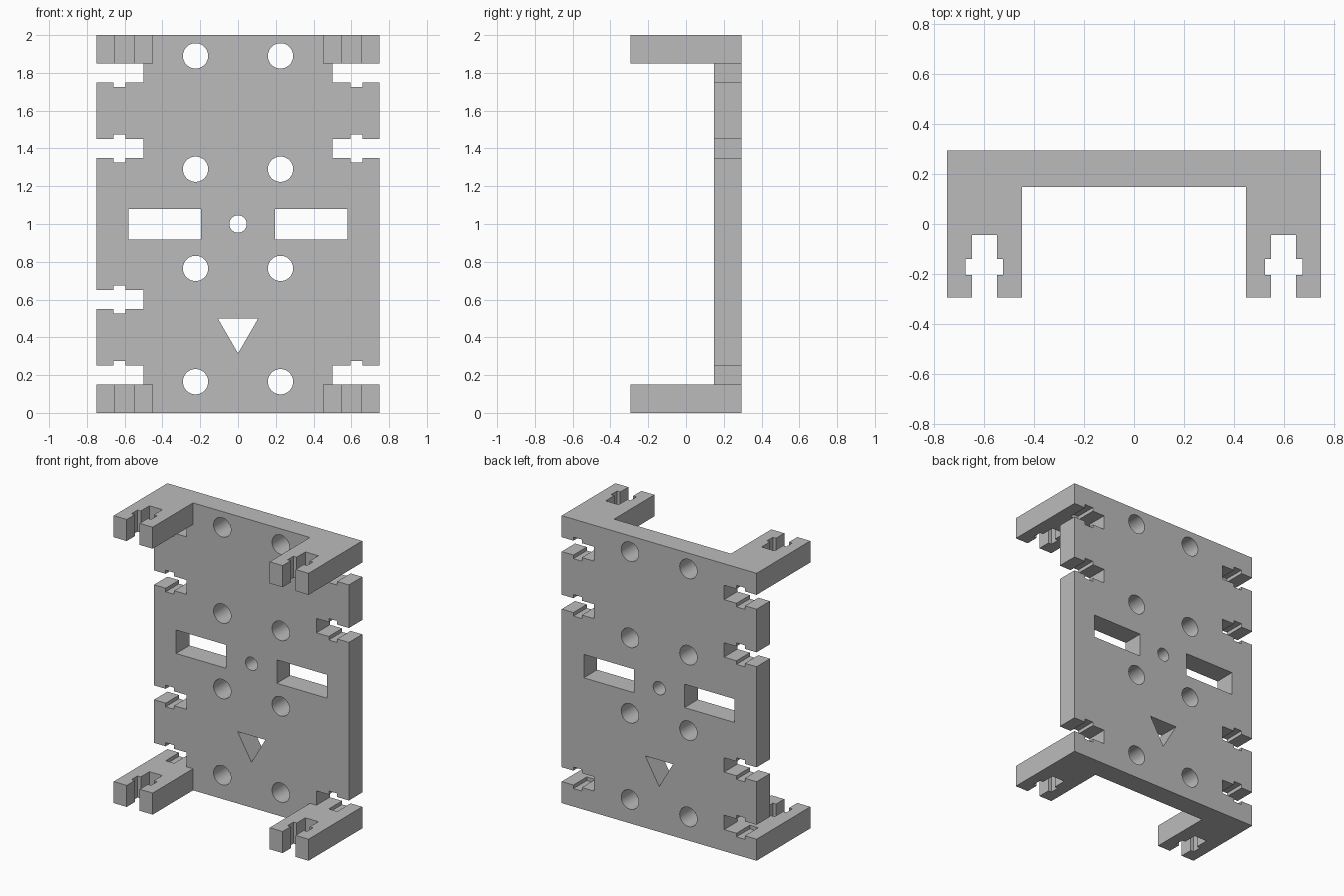
import bpy
import bmesh
from math import cos, sin, tau, radians
from mathutils import Vector

cube = bpy.data.objects.get("Cube")
if cube:
    bpy.data.objects.remove(cube, do_unlink=True)

# Overall sizes
HALF_W, HALF_D, HEIGHT = 0.75, 0.295, 2.0
PANEL_FRONT = 0.148
ARM_H, ARM_W = 0.15, 0.30

grey = bpy.data.materials.new("plain_grey")
grey.use_nodes = True
grey.diffuse_color = (0.5, 0.5, 0.5, 1)
grey.node_tree.nodes["Principled BSDF"].inputs["Base Color"].default_value = (0.5, 0.5, 0.5, 1)

# Half of the cross-shaped nut slot: (depth from the edge, half width)
HALF_SLOT = [(0, 0.05), (0.09, 0.05), (0.09, 0.075),
             (0.155, 0.075), (0.155, 0.05), (0.25, 0.05)]


def slot(edge, inward, along, centre):
    """Slot outline cut in from a straight edge, walked in direction 'along'."""
    edge, inward, along = Vector(edge), Vector(inward), Vector(along)
    path = [(d, -w) for d, w in HALF_SLOT] + [(d, w) for d, w in reversed(HALF_SLOT)]
    return [edge + inward * d + along * w + centre * Vector((abs(along.x), abs(along.y)))
            for d, w in path]


def circle(x, z, r, sides=40):
    return [(x + r * cos(tau * i / sides), z + r * sin(tau * i / sides)) for i in range(sides)]


def rectangle(x0, x1, z0, z1):
    return [(x0, z0), (x1, z0), (x1, z1), (x0, z1)]


def extrude_loops(name, loops, place, offset):
    """Fill the outline with its holes, then extrude it into a solid."""
    bm = bmesh.new()
    edges = []
    for loop in loops:
        verts = [bm.verts.new(place(*p)) for p in loop]
        edges += [bm.edges.new((a, b)) for a, b in zip(verts, verts[1:] + verts[:1])]
    bmesh.ops.triangle_fill(bm, edges=edges, use_beauty=True, use_dissolve=False,
                            normal=Vector(offset).normalized())
    ret = bmesh.ops.extrude_face_region(bm, geom=bm.faces[:])
    moved = [g for g in ret["geom"] if isinstance(g, bmesh.types.BMVert)]
    bmesh.ops.translate(bm, verts=moved, vec=offset)
    bmesh.ops.recalc_face_normals(bm, faces=bm.faces[:])
    mesh = bpy.data.meshes.new(name)
    bm.to_mesh(mesh)
    bm.free()
    mesh.materials.append(grey)
    obj = bpy.data.objects.new(name, mesh)
    bpy.context.collection.objects.link(obj)
    return obj


# Back panel outline: three slots on the left edge, four on the right
outline = [(-HALF_W, 0), (HALF_W, 0)]
for z in (0.2, 1.4, 1.8):
    outline += slot((HALF_W, 0), (-1, 0), (0, 1), z)
outline += [(HALF_W, HEIGHT), (-HALF_W, HEIGHT)]
for z in (1.8, 1.4, 0.6, 0.2):
    outline += slot((-HALF_W, 0), (1, 0), (0, -1), z)

# Panel openings: bolt holes, centre hole, windows and the triangle
openings = [circle(x, z, 0.067) for x in (-0.225, 0.225) for z in (0.165, 0.765, 1.29, 1.89)]
openings.append(circle(0, 1.0, 0.046))
openings += [rectangle(-0.58, -0.195, 0.917, 1.08), rectangle(0.195, 0.58, 0.917, 1.08)]
openings.append([(-0.107, 0.5), (0, 0.315), (0.107, 0.5)])

panel = extrude_loops("back_panel", [outline] + openings,
                      lambda x, z: (x, PANEL_FRONT, z), (0, HALF_D - PANEL_FRONT, 0))

# Four slotted arms reaching forward from the corners
for side, sx in (("left", 1), ("right", -1)):
    for level, z in (("lower", 0), ("upper", HEIGHT - ARM_H)):
        centre = sx * (HALF_W - ARM_W / 2)
        x0, x1 = centre - ARM_W / 2, centre + ARM_W / 2
        arm = [(x0, PANEL_FRONT), (x0, -HALF_D)]
        arm += slot((0, -HALF_D), (0, 1), (1, 0), centre)
        arm += [(x1, -HALF_D), (x1, PANEL_FRONT)]
        extrude_loops(f"{level}_{side}_arm", [arm],
                      lambda x, y, z=z: (x, y, z), (0, 0, ARM_H))

# Smooth the round hole walls, keep every other edge sharp
bpy.ops.object.select_all(action="DESELECT")
panel.select_set(True)
bpy.context.view_layer.objects.active = panel
bpy.ops.object.shade_smooth_by_angle(angle=radians(30))
